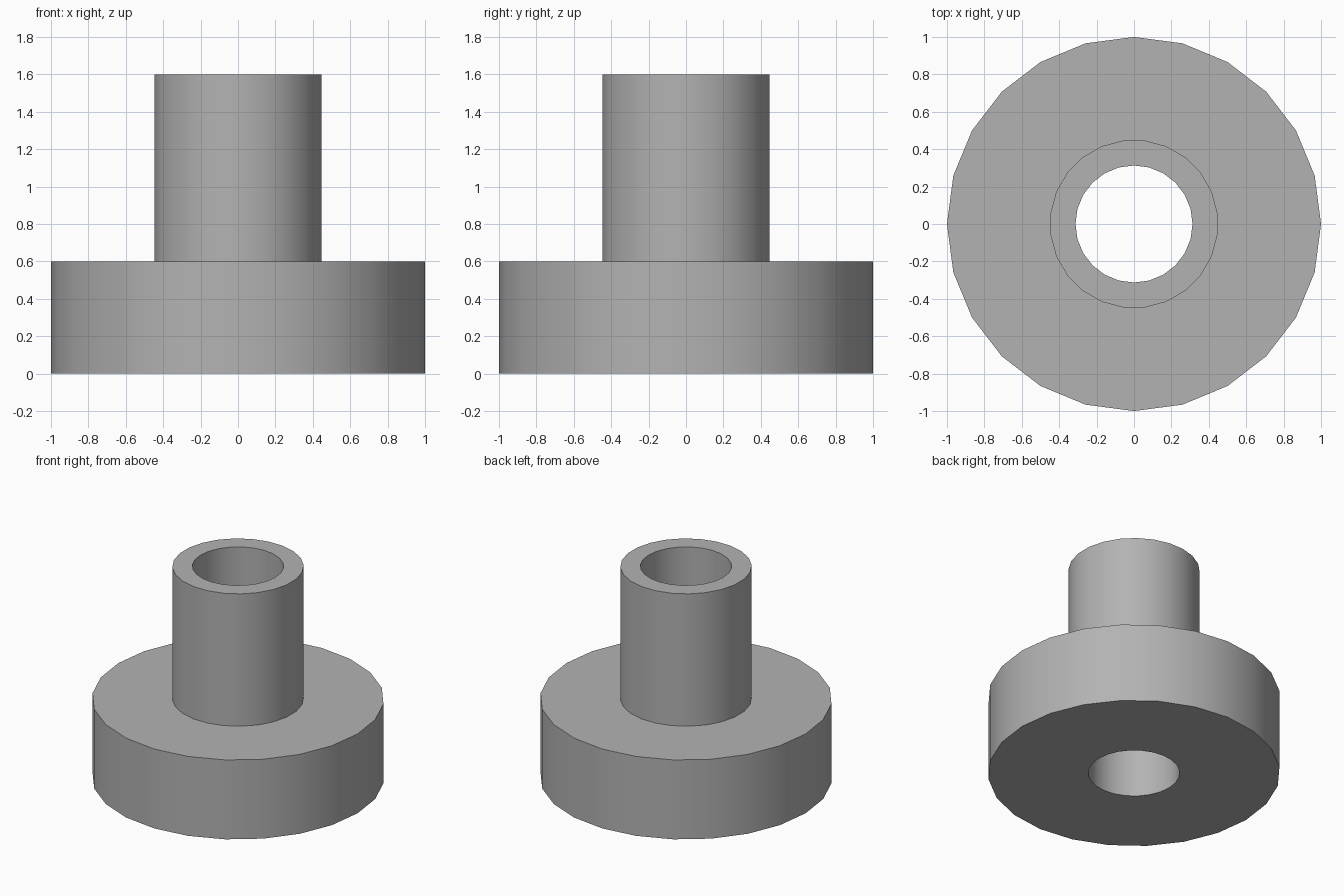
import bpy
import bmesh
from math import pi, cos, sin, radians

if "Cube" in bpy.data.objects:
    bpy.data.objects.remove(bpy.data.objects["Cube"], do_unlink=True)

SIDES = 24
BORE = 0.313
HUB = 0.45
HALF_STEP = pi / SIDES

grey = bpy.data.materials.new("plain grey")
grey.use_nodes = True
colour = (0.45, 0.45, 0.45, 1)
grey.diffuse_color = colour
grey.node_tree.nodes["Principled BSDF"].inputs["Base Color"].default_value = colour


def ring(bm, radius, z, turn=0):
    angles = [turn + 2 * pi * i / SIDES for i in range(SIDES)]
    return [bm.verts.new((radius * cos(a), radius * sin(a), z)) for a in angles]


# Closed profile revolved around the axis: bore, base disc, tube and rim
bm = bmesh.new()
rings = [
    ring(bm, BORE, 0),
    ring(bm, 1, 0),
    ring(bm, 1, 0.6),
    ring(bm, HUB, 0.6, HALF_STEP),
    ring(bm, HUB, 1.6, HALF_STEP),
    ring(bm, BORE, 1.6),
]
for a, b in zip(rings, rings[1:] + rings[:1]):
    for i in range(SIDES):
        j = (i + 1) % SIDES
        bm.faces.new((a[i], a[j], b[j], b[i]))
bmesh.ops.recalc_face_normals(bm, faces=bm.faces)

mesh = bpy.data.meshes.new("flanged_bushing")
bm.to_mesh(mesh)
bm.free()
mesh.materials.append(grey)
bushing = bpy.data.objects.new("flanged_bushing", mesh)
bpy.context.collection.objects.link(bushing)

# Smooth round walls with sharp rims
bpy.ops.object.select_all(action="DESELECT")
bushing.select_set(True)
bpy.context.view_layer.objects.active = bushing
bpy.ops.object.shade_smooth_by_angle(angle=radians(30))
